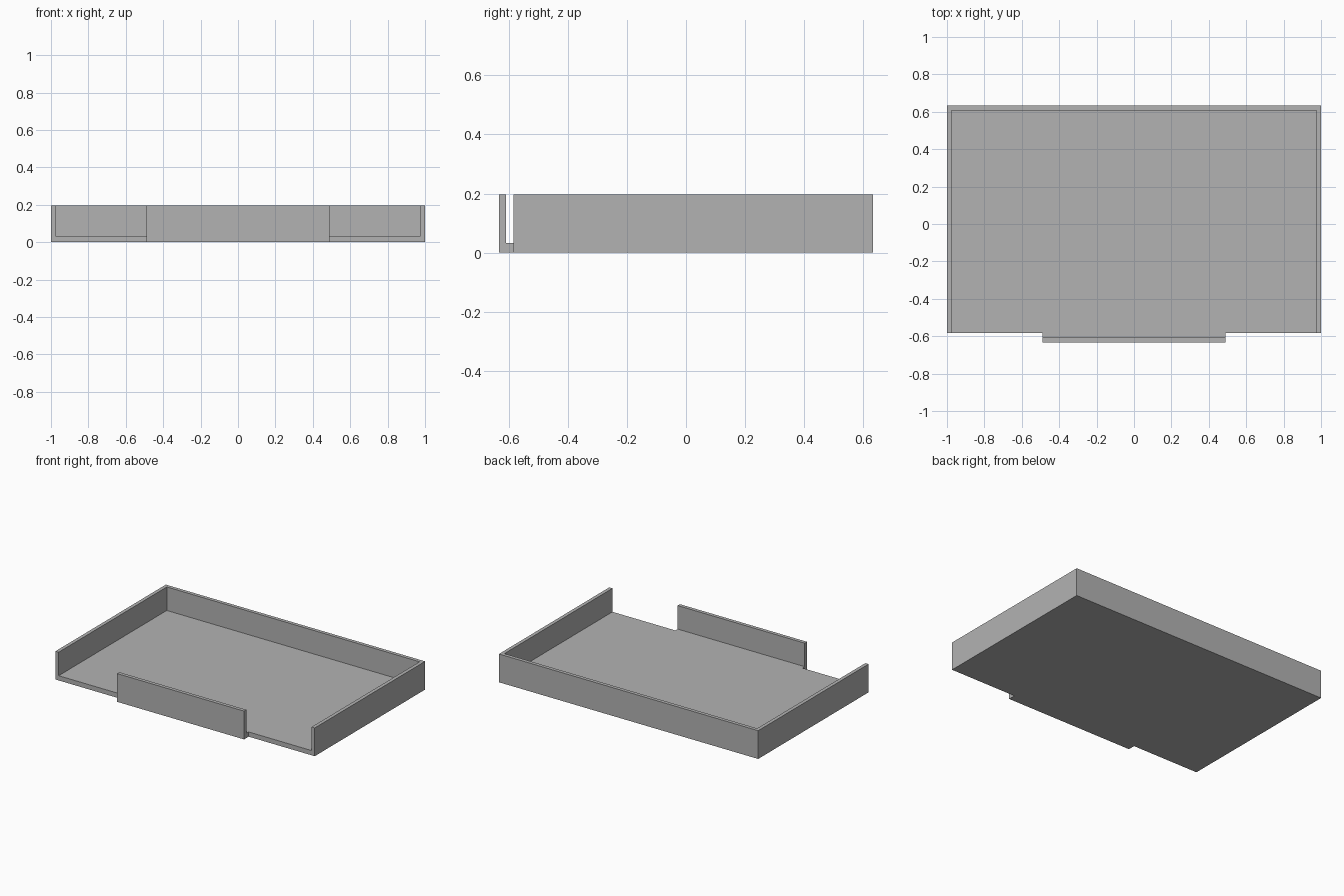
import bpy
import bmesh
from mathutils import Vector

cube = bpy.data.objects.get("Cube")
if cube:
    bpy.data.objects.remove(cube, do_unlink=True)

# Plain grey material
grey = bpy.data.materials.new("plain grey")
grey.use_nodes = True
colour = (0.45, 0.45, 0.45, 1)
grey.diffuse_color = colour
grey.node_tree.nodes["Principled BSDF"].inputs["Base Color"].default_value = colour

# Plan lines: wall thickness, front lip and floor height
XS = [-1, -0.975, -0.49, 0.49, 0.975, 1]
YS = [-0.633, -0.608, -0.583, 0.608, 0.633]
ZS = [0, 0.033, 0.197]
GRID = (XS, YS, ZS)


def solid(i, j, k):
    """Tell whether a block of the tray is filled."""
    if not (0 <= i < len(XS) - 1 and 0 <= j < len(YS) - 1 and 0 <= k < len(ZS) - 1):
        return False
    middle = i == 2
    floor = j >= 2 or middle
    if k == 0:
        return floor
    side_wall = j >= 2 and i in (0, 4)
    back_wall = j == 3
    front_lip = j == 0 and middle
    return side_wall or back_wall or front_lip


def add_skin(bm, cell):
    """Add the faces of a block that border on empty space."""
    for axis in range(3):
        u, v = (axis + 1) % 3, (axis + 2) % 3
        for step in (0, 1):
            beside = list(cell)
            beside[axis] += 2 * step - 1
            if solid(*beside):
                continue
            corners = []
            for du, dv in ((0, 0), (1, 0), (1, 1), (0, 1)):
                at = list(cell)
                at[axis] += step
                at[u] += du
                at[v] += dv
                corners.append(bm.verts.new(Vector(GRID[a][at[a]] for a in range(3))))
            bm.faces.new(corners if step else corners[::-1])


# Tray: floor, back and side walls and raised front lip as one closed body
bm = bmesh.new()
for i in range(len(XS) - 1):
    for j in range(len(YS) - 1):
        for k in range(len(ZS) - 1):
            if solid(i, j, k):
                add_skin(bm, (i, j, k))
bmesh.ops.remove_doubles(bm, verts=bm.verts[:], dist=0.0001)
bmesh.ops.dissolve_limit(bm, angle_limit=0.01, verts=bm.verts[:], edges=bm.edges[:])

mesh = bpy.data.meshes.new("open_tray")
bm.to_mesh(mesh)
bm.free()
mesh.materials.append(grey)
tray = bpy.data.objects.new("open_tray", mesh)
bpy.context.collection.objects.link(tray)
